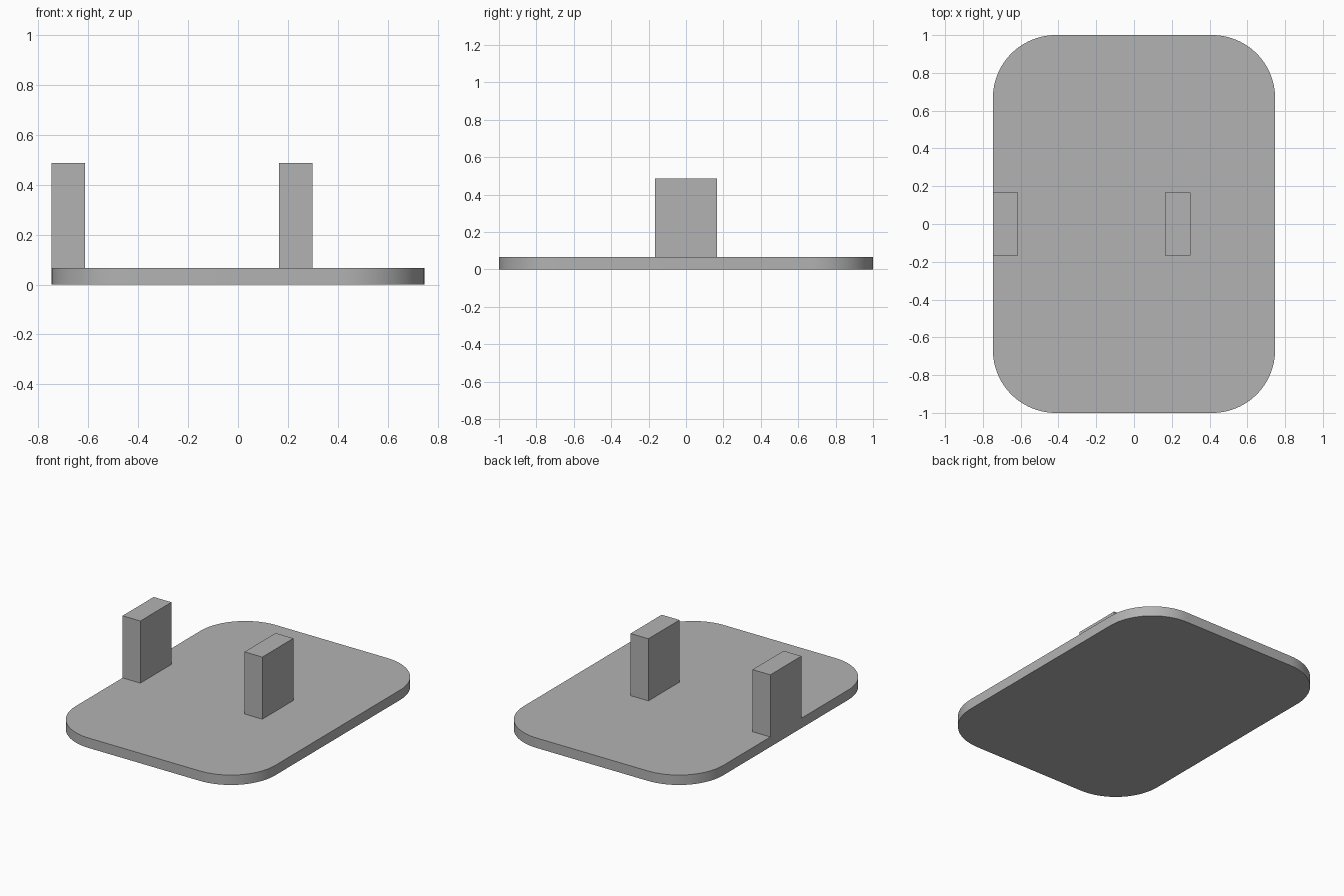
import bpy
import bmesh
from math import radians, sin, cos

cube = bpy.data.objects.get("Cube")
if cube:
    bpy.data.objects.remove(cube, do_unlink=True)

# Single grey material
grey = bpy.data.materials.new("plain_grey")
grey.use_nodes = True
colour = (0.45, 0.45, 0.45, 1)
grey.diffuse_color = colour
grey.node_tree.nodes["Principled BSDF"].inputs["Base Color"].default_value = colour

HALF_X, HALF_Y, RADIUS, THICK = 0.747, 1.0, 0.333, 0.067
STEPS = 24


def extrude_outline(name, outline, z0, z1):
    """Prism from a closed outline between two heights."""
    bm = bmesh.new()
    base = bm.faces.new([bm.verts.new((x, y, z0)) for x, y in outline])
    top = bmesh.ops.extrude_face_region(bm, geom=[base], use_keep_orig=True)["geom"]
    bmesh.ops.translate(bm, vec=(0, 0, z1 - z0),
                        verts=[g for g in top if isinstance(g, bmesh.types.BMVert)])
    bmesh.ops.recalc_face_normals(bm, faces=bm.faces)
    mesh = bpy.data.meshes.new(name)
    bm.to_mesh(mesh)
    bm.free()
    mesh.materials.append(grey)
    obj = bpy.data.objects.new(name, mesh)
    bpy.context.collection.objects.link(obj)
    return obj


# Base plate with rounded corners
outline = []
for i, (sx, sy) in enumerate([(1, 1), (-1, 1), (-1, -1), (1, -1)]):
    for s in range(STEPS + 1):
        a = radians(90 * (i + s / STEPS))
        outline.append((sx * (HALF_X - RADIUS) + RADIUS * cos(a),
                        sy * (HALF_Y - RADIUS) + RADIUS * sin(a)))
plate = extrude_outline("base_plate", outline, 0, THICK)
bpy.context.view_layer.objects.active = plate
plate.select_set(True)
bpy.ops.object.shade_smooth_by_angle(angle=radians(30))

# Two upright blocks, one flush with the right edge
BLOCK_X, BLOCK_Y, BLOCK_TOP = 0.133, 0.166, 0.487
for name, x in (("edge_block", -HALF_X), ("inner_block", 0.165)):
    corners = [(x, -BLOCK_Y), (x + BLOCK_X, -BLOCK_Y),
               (x + BLOCK_X, BLOCK_Y), (x, BLOCK_Y)]
    extrude_outline(name, corners, THICK, BLOCK_TOP)
